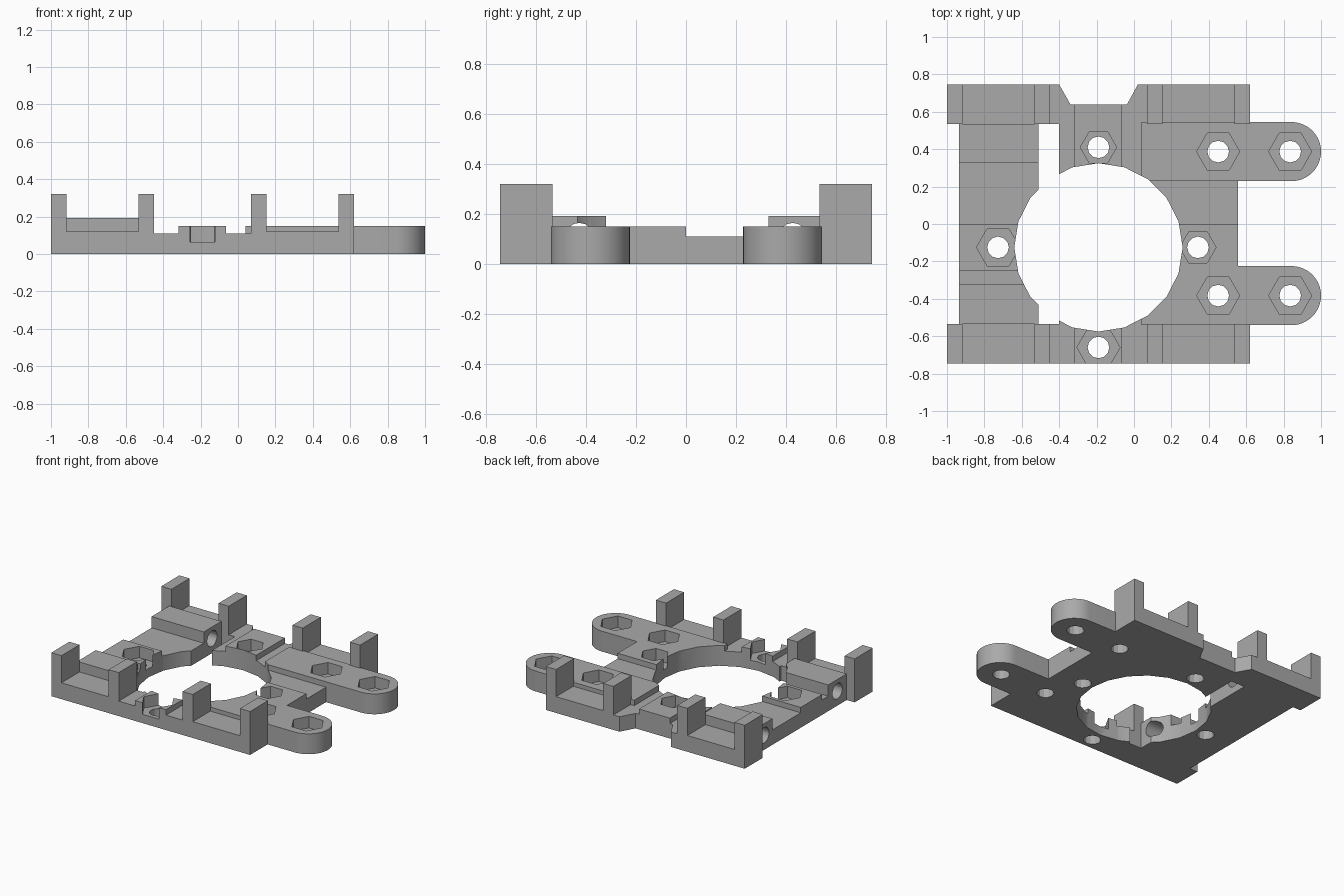
import bpy
import bmesh
from math import cos, sin, pi, radians
from mathutils import Matrix

if "Cube" in bpy.data.objects:
    bpy.data.objects.remove(bpy.data.objects["Cube"], do_unlink=True)

grey = bpy.data.materials.new("plain grey")
grey.use_nodes = True
grey.diffuse_color = (0.4, 0.4, 0.4, 1)
grey.node_tree.nodes["Principled BSDF"].inputs["Base Color"].default_value = (0.4, 0.4, 0.4, 1)

LOW, TOP, POCKET, RAISED, TALL = 0.11, 0.15, 0.12, 0.193, 0.32
EDGE, INNER = 0.745, 0.535        # outer and inner y of the end strips
LEFT, RIGHT = -0.935, 0.557       # x sides of the plate
RING = (-0.19, -0.125)            # centre of the big opening


def prism(name, pts, z0, z1):
    """Extrude a counter-clockwise outline from z0 to z1."""
    bm = bmesh.new()
    face = bm.faces.new([bm.verts.new((x, y, z0)) for x, y in pts])
    up = bmesh.ops.extrude_face_region(bm, geom=[face])["geom"]
    bmesh.ops.translate(bm, vec=(0, 0, z1 - z0),
                        verts=[v for v in up if isinstance(v, bmesh.types.BMVert)])
    bmesh.ops.recalc_face_normals(bm, faces=bm.faces)
    mesh = bpy.data.meshes.new(name)
    bm.to_mesh(mesh)
    bm.free()
    mesh.materials.append(grey)
    obj = bpy.data.objects.new(name, mesh)
    bpy.context.collection.objects.link(obj)
    return obj


def box(name, x0, x1, y0, y1, z0, z1):
    return prism(name, [(x0, y0), (x1, y0), (x1, y1), (x0, y1)], z0, z1)


def arc(x, y, r, n, start=0.0, sweep=2 * pi):
    return [(x + r * cos(start + sweep * i / n), y + r * sin(start + sweep * i / n))
            for i in range(n)]


def combine(target, parts, operation):
    bpy.context.view_layer.objects.active = target
    for part in parts:
        mod = target.modifiers.new(part.name, 'BOOLEAN')
        mod.operation, mod.solver, mod.object = operation, 'EXACT', part
        bpy.ops.object.modifier_apply(modifier=mod.name)
        bpy.data.objects.remove(part, do_unlink=True)


# Low plate with wider end strips
half = [(0.62, -EDGE), (0.62, -INNER), (RIGHT, -INNER)]
west = [(LEFT, -INNER), (-1, -INNER), (-1, -EDGE)]
outline = half + [(x, -y) for x, y in reversed(half)]
outline += [(x, -y) for x, y in reversed(west)] + west
plate = prism("mounting_plate", outline, 0, LOW)

solids = []
# Rounded arms on the right, joined to the plate
for y in (0.387, -0.383):
    end = arc(0.842, y, 0.158, 24, -pi / 2, pi) + [(0.842, y + 0.158)]
    solids.append(prism("arm", end + [(0.04, y + 0.158), (0.04, y - 0.158)], 0, TOP))

# Raised pads around the opening
solids += [
    box("right_pad", 0.04, RIGHT, -INNER, 0, 0, TOP),
    box("left_pad", LEFT, -0.51, -0.25, 0, 0, TOP),
    box("back_pad", -0.317, -0.065, 0.2, EDGE, 0, TOP),
    box("front_pad", -0.317, -0.065, -EDGE, -0.4, 0, TOP),
    box("back_rod_holder", LEFT, -0.51, 0.33, INNER, 0, RAISED),
    box("front_rod_holder", LEFT, -0.51, -INNER, -0.32, 0, RAISED),
]

# Corner cradles: a low floor between two posts, at each corner
for side in (-1, 1):
    y0, y1 = sorted((side * INNER, side * EDGE))
    for x0, x1 in ((-1, -0.45), (0.07, 0.62)):
        solids.append(box("cradle_floor", x0, x1, y0, y1, 0, POCKET))
        for px in (x0, x1 - 0.083):
            solids.append(box("post", px, px + 0.083, y0, y1, 0, TALL))
combine(plate, solids, 'UNION')

# Large opening, side slot and tapered notch
cuts = [
    prism("opening_cutter", arc(*RING, 0.45, 20), -0.1, 0.5),
    box("slot_cutter", -0.51, -0.4, -INNER, INNER, -0.1, 0.5),
    prism("notch_cutter", [(-0.459, 0.85), (-0.34, 0.64), (-0.037, 0.64), (0.077, 0.85)],
          -0.1, 0.5),
]

# Bolt holes with hexagonal nut pockets
nuts = [(-0.19, 0.41, 0.097), (0.342, -0.125, 0.097),
        (-0.727, -0.125, 0.115), (-0.19, -0.66, 0.115)]
nuts += [(x, y, 0.115) for x in (0.45, 0.835) for y in (0.387, -0.383)]
for x, y, r in nuts:
    cuts.append(prism("nut_cutter", arc(x, y, r, 6), 0.065, 0.25))
    cuts.append(prism("bolt_cutter", arc(x, y, 0.058, 12), -0.1, 0.25))

# Horizontal rod holes through the holders
for y in (0.427, -0.427):
    rod = prism("rod_cutter", arc(0, 0, 0.058, 16), -0.3, 0.25)
    rod.data.transform(Matrix.Translation((-0.73, y, 0.107)) @ Matrix.Rotation(pi / 2, 4, 'Y'))
    cuts.append(rod)
combine(plate, cuts, 'DIFFERENCE')

bpy.ops.object.select_all(action='DESELECT')
plate.select_set(True)
bpy.context.view_layer.objects.active = plate
bpy.ops.object.shade_smooth_by_angle(angle=radians(25))
